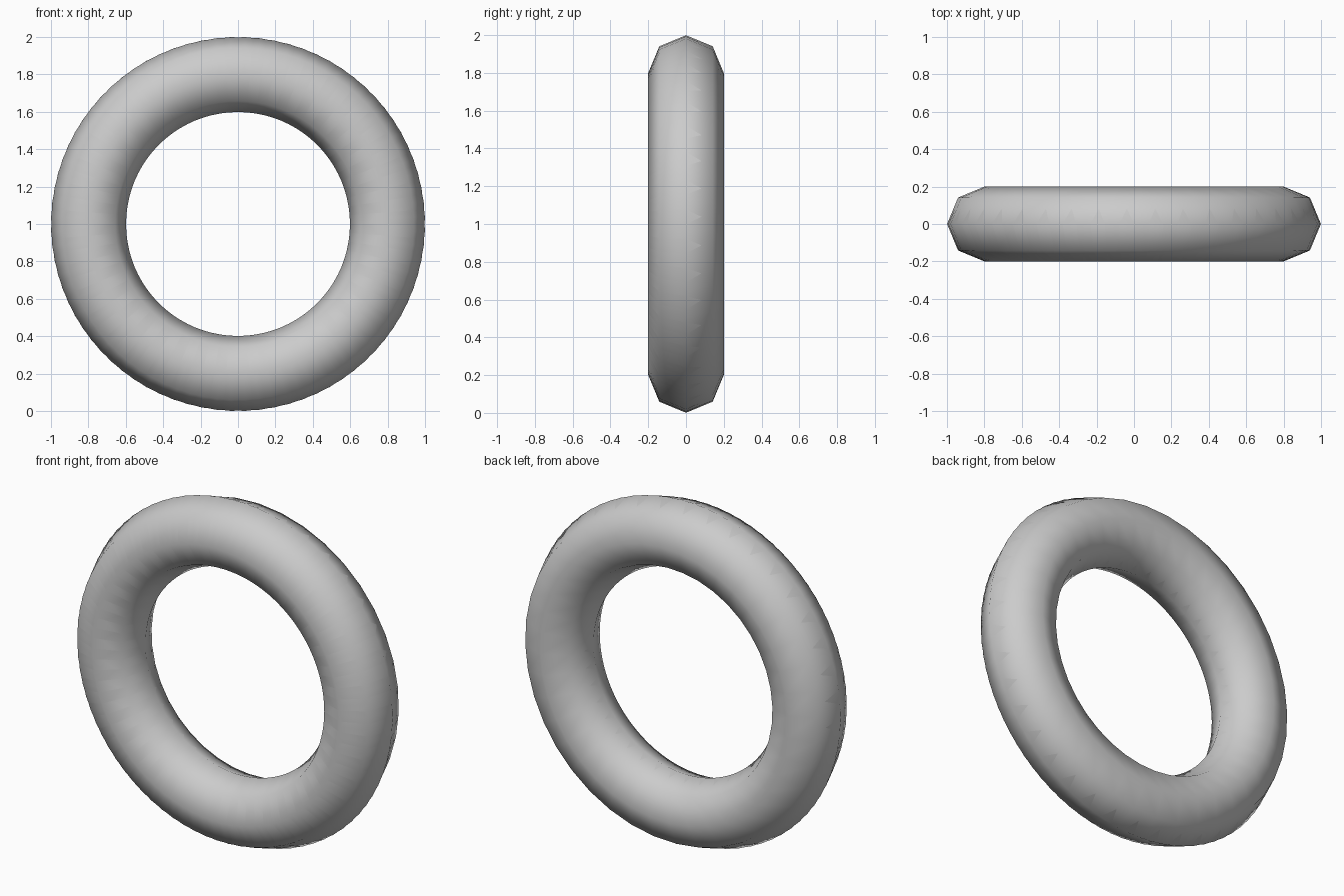
import bpy, bmesh
from math import sin, cos, pi

if "Cube" in bpy.data.objects:
    bpy.data.objects.remove(bpy.data.objects["Cube"])

MAJOR, MINOR, SEGS, SIDES = 0.8, 0.2, 40, 8


def ring_surface(name, rows, phase, closed, flip=False):
    """Sweep cross-section points (radius, y) around the y axis."""
    bm = bmesh.new()
    grid = []
    for i in range(SEGS):
        a = 2 * pi * (i + phase) / SEGS
        grid.append([bm.verts.new((r * cos(a), y, 1 + r * sin(a))) for r, y in rows])
    n = len(rows)
    for i in range(SEGS):
        p, q = grid[i], grid[(i + 1) % SEGS]
        for j in range(n if closed else n - 1):
            k = (j + 1) % n
            f = bm.faces.new((p[j], p[k], q[k], q[j]))
            f.smooth = True
            if flip:
                f.normal_flip()
    me = bpy.data.meshes.new(name)
    bm.to_mesh(me)
    bm.free()
    ob = bpy.data.objects.new(name, me)
    bpy.context.collection.objects.link(ob)
    return ob


def section(steps, sink=0.0):
    """Points of the octagonal tube section; rows behind the middle can sink."""
    pts = []
    for s in steps:
        t = 2 * pi * s / SIDES
        m = MINOR - (sink if sin(t) > 0.1 else 0)
        pts.append((MAJOR + m * cos(t), m * sin(t)))
    return pts


# Smooth tube
ring_surface("ring_tube", section(range(SIDES)), -0.25, True)

# Overlapping front skin, staggered half a segment so it weaves through the tube
ring_surface("front_skin", section(range(1, -6, -1), 0.005), 0.25, False)
